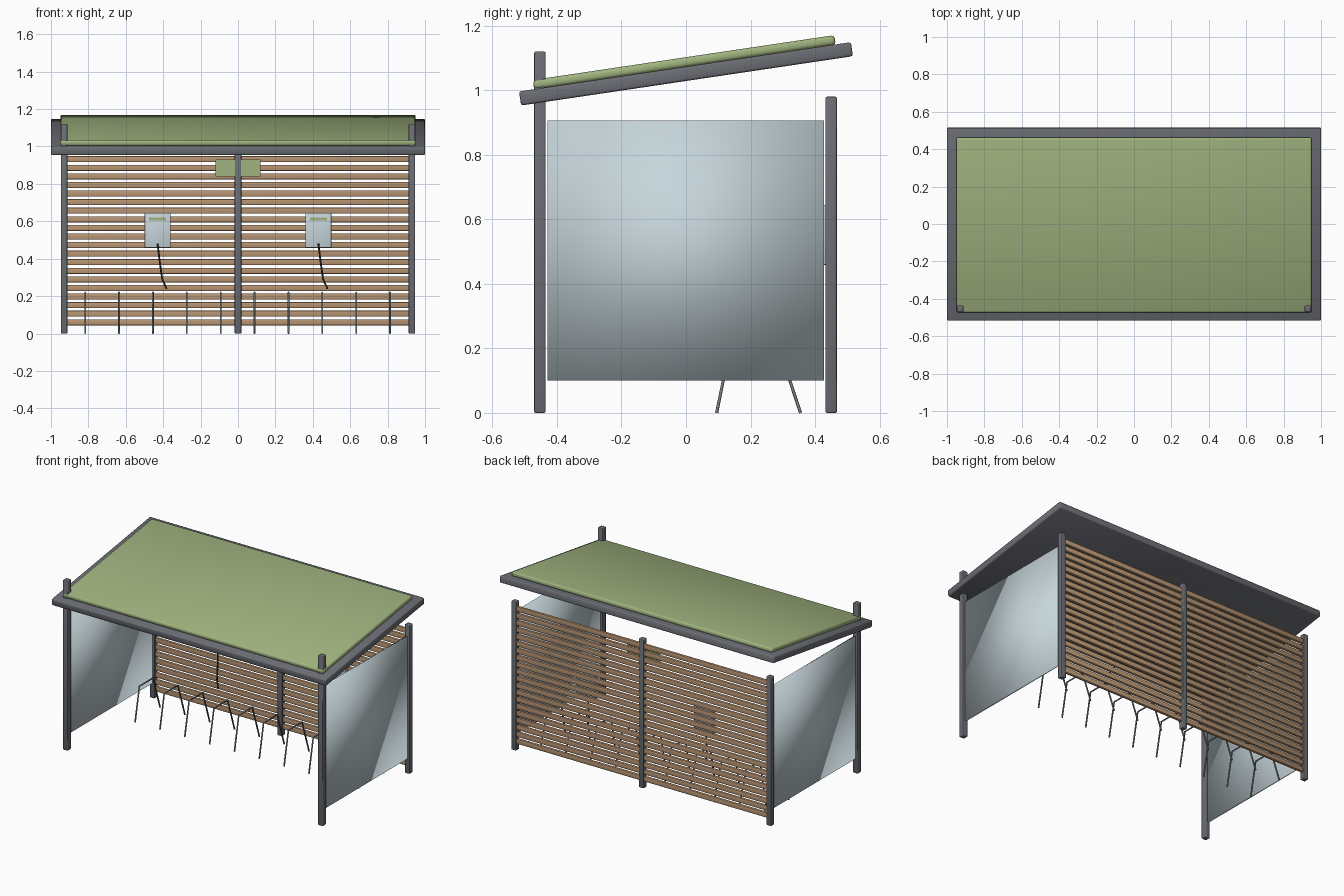
import bpy, math
from mathutils import Matrix, Vector

cube = bpy.data.objects.get("Cube")
if cube:
    bpy.data.objects.remove(cube, do_unlink=True)


def material(name, rgb):
    m = bpy.data.materials.new(name)
    m.use_nodes = True
    m.diffuse_color = (*rgb, 1)
    bsdf = next(n for n in m.node_tree.nodes if n.type == 'BSDF_PRINCIPLED')
    bsdf.inputs["Base Color"].default_value = (*rgb, 1)
    return m


STEEL = material("dark steel", (0.15, 0.155, 0.175))
GREEN = material("planted green", (0.35, 0.45, 0.21))
PALE = material("pale glass", (0.57, 0.67, 0.71))
WOOD = material("timber", (0.48, 0.30, 0.17))
HOOP = material("rack metal", (0.19, 0.22, 0.22))
RUBBER = material("black rubber", (0.03, 0.03, 0.035))


def box(name, center, size, mat, bevel=0.0, tilt=0.0, smooth=True):
    """Box with optional rounded edges, tilted about the x axis."""
    bpy.ops.mesh.primitive_cube_add(size=1, location=center)
    ob = bpy.context.object
    ob.name = name
    ob.data.transform(Matrix.Diagonal((*size, 1)))
    ob.rotation_euler.x = tilt
    ob.data.materials.append(mat)
    if bevel:
        mod = ob.modifiers.new("rounded edges", 'BEVEL')
        mod.width = bevel
        mod.segments = 2
    if smooth:
        bpy.ops.object.shade_smooth()
    return ob


def tube(name, points, radius, mat):
    """Round tube along a path."""
    cu = bpy.data.curves.new(name, 'CURVE')
    cu.dimensions = '3D'
    cu.bevel_depth = radius
    cu.bevel_resolution = 2
    cu.use_fill_caps = True
    sp = cu.splines.new('POLY')
    sp.points.add(len(points) - 1)
    for p, co in zip(sp.points, points):
        p.co = (*co, 1)
    cu.materials.append(mat)
    ob = bpy.data.objects.new(name, cu)
    bpy.context.collection.objects.link(ob)
    return ob


# Posts
POST = 0.035
for side, x in (("right", -0.93), ("left", 0.93)):
    box(f"front_post_{side}", (x, -0.453, 0.56), (POST, POST, 1.12), STEEL, 0.004)
for side, x in (("right", -0.93), ("middle", 0), ("left", 0.93)):
    box(f"back_post_{side}", (x, 0.45, 0.49), (POST, POST, 0.98), STEEL, 0.004)

# Sloping roof slab with planted layer on top
TILT = math.atan2(0.152, 1.023)
center = Vector((0, 0, 1.051))
normal = Vector((0, -math.sin(TILT), math.cos(TILT)))
box("roof_frame", center, (2.0, 1.04, 0.044), STEEL, 0.007, TILT)
box("roof_planting", center + normal * 0.036, (1.9, 0.945, 0.03), GREEN, 0.01, TILT)

# Side panels
for side, x in (("right", -0.93), ("left", 0.93)):
    box(f"side_panel_{side}", (x, -0.001, 0.503), (0.012, 0.856, 0.806), PALE)

# Back wall slats
SLATS = 20
for i in range(SLATS):
    z = 0.06 + i * 0.872 / (SLATS - 1)
    box(f"back_slat_{i + 1}", (0, 0.452, z), (1.84, 0.018, 0.032), WOOD, 0.003)

# Sign plate
box("sign_plate", (0, 0.439, 0.885), (0.24, 0.009, 0.09), GREEN, smooth=False)

# Charging units with strip and hanging cable
for side, x in (("right", -0.43), ("left", 0.43)):
    box(f"charger_{side}", (x, 0.42, 0.552), (0.138, 0.03, 0.186), PALE, 0.003)
    box(f"charger_strip_{side}", (x, 0.404, 0.612), (0.092, 0.006, 0.018), GREEN,
        smooth=False)
    tube(f"charger_cable_{side}",
         [(x, 0.405, 0.48), (x + 0.012, 0.385, 0.38),
          (x + 0.025, 0.36, 0.29), (x + 0.048, 0.34, 0.24)], 0.005, RUBBER)

# Row of parking hoops
HOOPS = 10
for i in range(HOOPS):
    x = -0.817 + i * 1.63 / (HOOPS - 1)
    tube(f"parking_hoop_{i + 1}",
         [(x, 0.095, 0), (x, 0.14, 0.22), (x, 0.282, 0.22), (x, 0.355, 0)], 0.005, HOOP)
